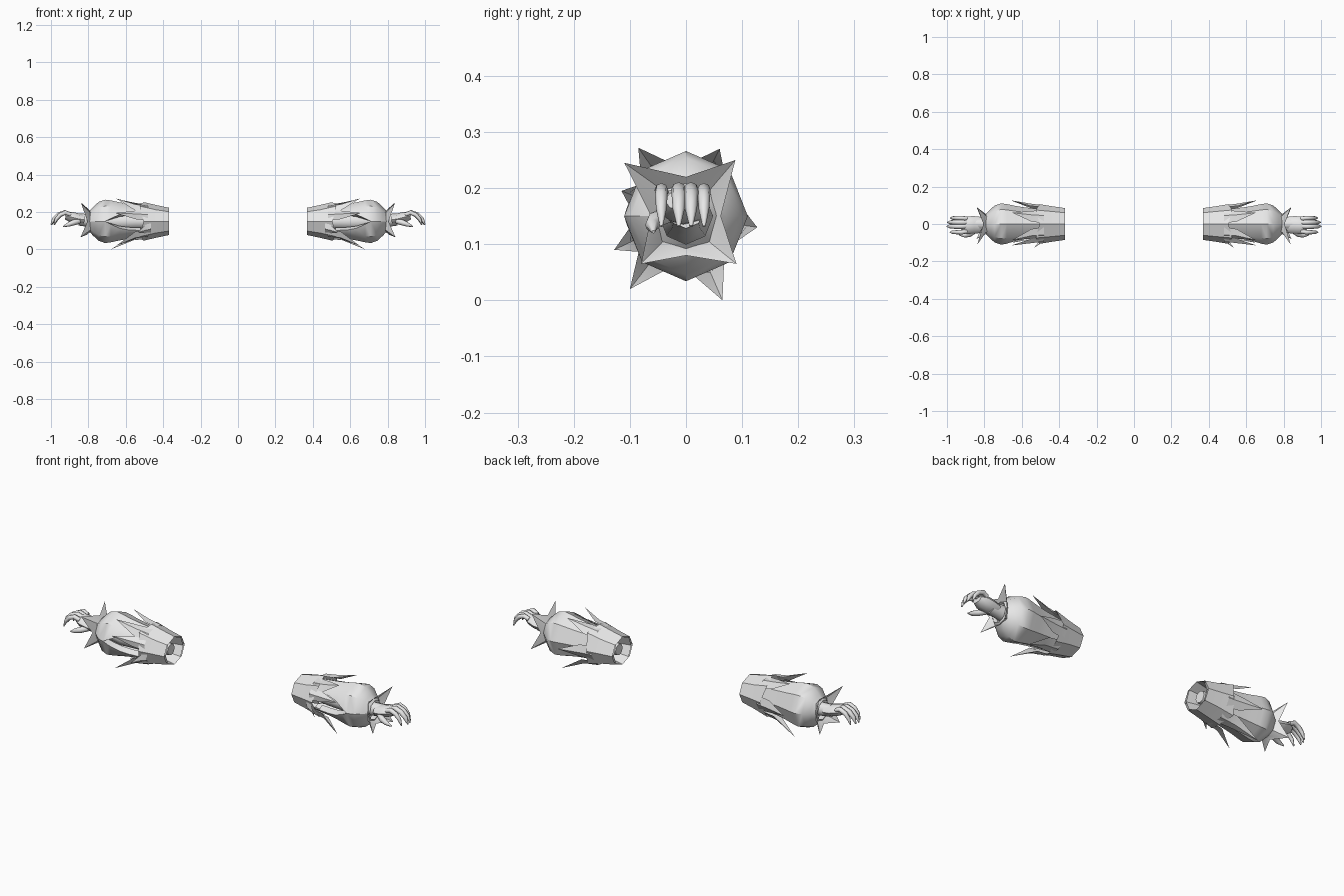
import bpy, math
from mathutils import Vector

if "Cube" in bpy.data.objects:
    bpy.data.objects.remove(bpy.data.objects["Cube"])

ZC = 0.15  # height of the arm axis
grey = bpy.data.materials.new("light grey")
grey.diffuse_color = (0.8, 0.8, 0.8, 1)
grey.use_nodes = True
grey.node_tree.nodes["Principled BSDF"].inputs["Base Color"].default_value = grey.diffuse_color


def build(name, verts, faces, angle=40):
    """Mesh object, smooth shaded and mirrored to the other arm."""
    me = bpy.data.meshes.new(name)
    me.from_pydata([tuple(v) for v in verts], [], faces)
    me.materials.append(grey)
    ob = bpy.data.objects.new(name, me)
    bpy.context.collection.objects.link(ob)
    bpy.ops.object.select_all(action='DESELECT')
    ob.select_set(True)
    bpy.context.view_layer.objects.active = ob
    bpy.ops.object.shade_smooth_by_angle(angle=math.radians(angle))
    mod = ob.modifiers.new("other_arm", 'MIRROR')
    mod.use_mirror_merge = False
    return ob


def polar(x, ry, rz, deg, zc=ZC):
    a = math.radians(deg)
    return (x, ry * math.cos(a), zc + rz * math.sin(a))


def skin(rows, closed=True):
    """Quads between consecutive rows of equal length."""
    n = len(rows[0])
    faces = []
    for i in range(len(rows) - 1):
        for j in range(n if closed else n - 1):
            k = (j + 1) % n
            faces.append((i * n + j, i * n + k, (i + 1) * n + k, (i + 1) * n + j))
    return [v for r in rows for v in r], faces


def tube(name, path, radii, sides=8, flat=1.0, capped=True):
    """Tapered tube along a path in the xz direction; flat scales the y width."""
    pts = [Vector(p) for p in path]
    rows = []
    for i, p in enumerate(pts):
        t = (pts[min(i + 1, len(pts) - 1)] - pts[max(i - 1, 0)]).normalized()
        side = Vector((0, 1, 0))
        side = (side - t * side.dot(t)).normalized()
        up = t.cross(side)
        rows.append([p + side * (radii[i] * flat * math.cos(math.tau * k / sides))
                     + up * (radii[i] * math.sin(math.tau * k / sides)) for k in range(sides)])
    v, f = skin(rows)
    if capped:
        f += [tuple(range(sides))[::-1], tuple(range(len(v) - sides, len(v)))]
    return build(name, v, f, 50)


ANGLES = [i * 45 for i in range(8)]

# Upper cuff: open flared band with a shallow zigzag rim
rim = [0.525 if i % 2 else 0.505 for i in range(8)]
rows = [[polar(0.37, 0.085, 0.073, a) for a in ANGLES],
        [polar(0.44, 0.095, 0.088, a) for a in ANGLES],
        [polar(rim[i], 0.106, 0.103 + 0.012 * (i % 2), a) for i, a in enumerate(ANGLES)]]
build("upper_cuff", *skin(rows), 35)

# Inner lining of the cuff
rows = [[polar(x, r, r, a) for a in ANGLES] for x, r in ((0.37, 0.073), (0.43, 0.06), (0.50, 0.05))]
build("cuff_lining", *skin(rows))

# Long pointed leaves springing from the cuff: tip position, half width in degrees
TIPS = [((0.65, 0.06, 0.27), 24), ((0.65, -0.085, 0.272), 24), ((0.66, 0.127, 0.13), 26),
        ((0.68, 0.065, 0.0), 26), ((0.65, -0.10, 0.02), 24),
        ((0.655, -0.115, 0.195), 18), ((0.535, -0.128, 0.09), 20)]
for n, (tip, w) in enumerate(TIPS):
    ang = math.degrees(math.atan2(tip[2] - ZC, tip[1]))
    xb = min(0.48, tip[0] - 0.07)
    xm = xb + 0.4 * (tip[0] - xb)
    v = [polar(xb, 0.095, 0.093, ang - w), polar(xb, 0.101, 0.099, ang), polar(xb, 0.095, 0.093, ang + w),
         polar(xm, 0.098, 0.098, ang - w * 0.8), polar(xm, 0.110, 0.110, ang),
         polar(xm, 0.098, 0.098, ang + w * 0.8), tip]
    build(f"cuff_leaf_{n + 1}", v, [(0, 1, 4, 3), (1, 2, 5, 4), (3, 4, 6), (4, 5, 6)], 30)

# Puffed sleeve with a slit on the front: x, radius, slit half angle
SLEEVE = [(0.45, 0.078, 34), (0.52, 0.086, 34), (0.58, 0.093, 30), (0.63, 0.101, 22),
          (0.68, 0.112, 8), (0.71, 0.116, 0), (0.745, 0.104, 0), (0.775, 0.076, 0), (0.80, 0.05, 0)]
rows = []
for x, r, gap in SLEEVE:
    angs = [-90 + 45 * k for k in range(9)]
    angs = [180 + gap] + [225 + 45 * k for k in range(7)] + [540 - gap]
    rows.append([polar(x, r * 0.95, r, a) for a in angs])
build("puffed_sleeve", *skin(rows, closed=False), 40)

# Folded lips along the slit
for n, s in enumerate((1, -1)):
    outer = [polar(x, r * 0.95, r, 180 + s * g) for x, r, g in SLEEVE[1:6]]
    inner = [polar(x, r * 0.62, r * 0.62, 180 + s * g * 1.1) for x, r, g in SLEEVE[1:6]]
    build(f"slit_lip_{n + 1}", *skin([outer, inner], closed=False))

# Forearm seen through the slit
tube("forearm", [(0.39, 0, ZC), (0.55, 0, ZC), (0.66, 0, ZC), (0.78, 0, ZC + 0.003), (0.85, 0, 0.16)],
     [0.03, 0.045, 0.05, 0.036, 0.032])

# Wrist ruff with four flared points
CORNERS = {45: (0.838, 0.088, 0.25), 135: (0.838, -0.11, 0.245),
           225: (0.842, -0.08, 0.065), 315: (0.842, 0.09, 0.065)}
base = [polar(0.768, 0.052, 0.052, a) for a in ANGLES]
mid = [polar(0.79, 0.060 if a % 90 else 0.052, 0.066 if a % 90 else 0.056, a) for a in ANGLES]
end = [CORNERS.get(a) or polar(0.805, 0.062, 0.07, a) for a in ANGLES]
build("wrist_ruff", *skin([base, mid, end]), 30)

# Palm
tube("palm", [(0.82, -0.005, 0.158), (0.86, -0.005, 0.165), (0.895, -0.008, 0.174), (0.922, -0.008, 0.178)],
     [0.026, 0.029, 0.028, 0.018], flat=1.65)

# Curled fingers with pointed nails: y position, reach
FINGERS = [(-0.044, 0.984, 0.011), (-0.013, 1.0, 0.0125), (0.009, 0.997, 0.0125), (0.032, 0.982, 0.011)]
for n, (y, reach, r) in enumerate(FINGERS):
    d = reach - 0.895
    path = [(0.895, y * 0.9, 0.186), (0.895 + d * 0.3, y, 0.197), (0.895 + d * 0.62, y, 0.185),
            (0.895 + d * 0.86, y, 0.162), (reach, y, 0.132)]
    tube(f"finger_{n + 1}", path, [r, r * 1.08, r, r * 0.85, r * 0.25], sides=8)

# Thumb
tube("thumb", [(0.85, -0.035, 0.152), (0.88, -0.055, 0.143), (0.905, -0.061, 0.134), (0.935, -0.058, 0.122)],
     [0.015, 0.015, 0.012, 0.003], sides=8)
